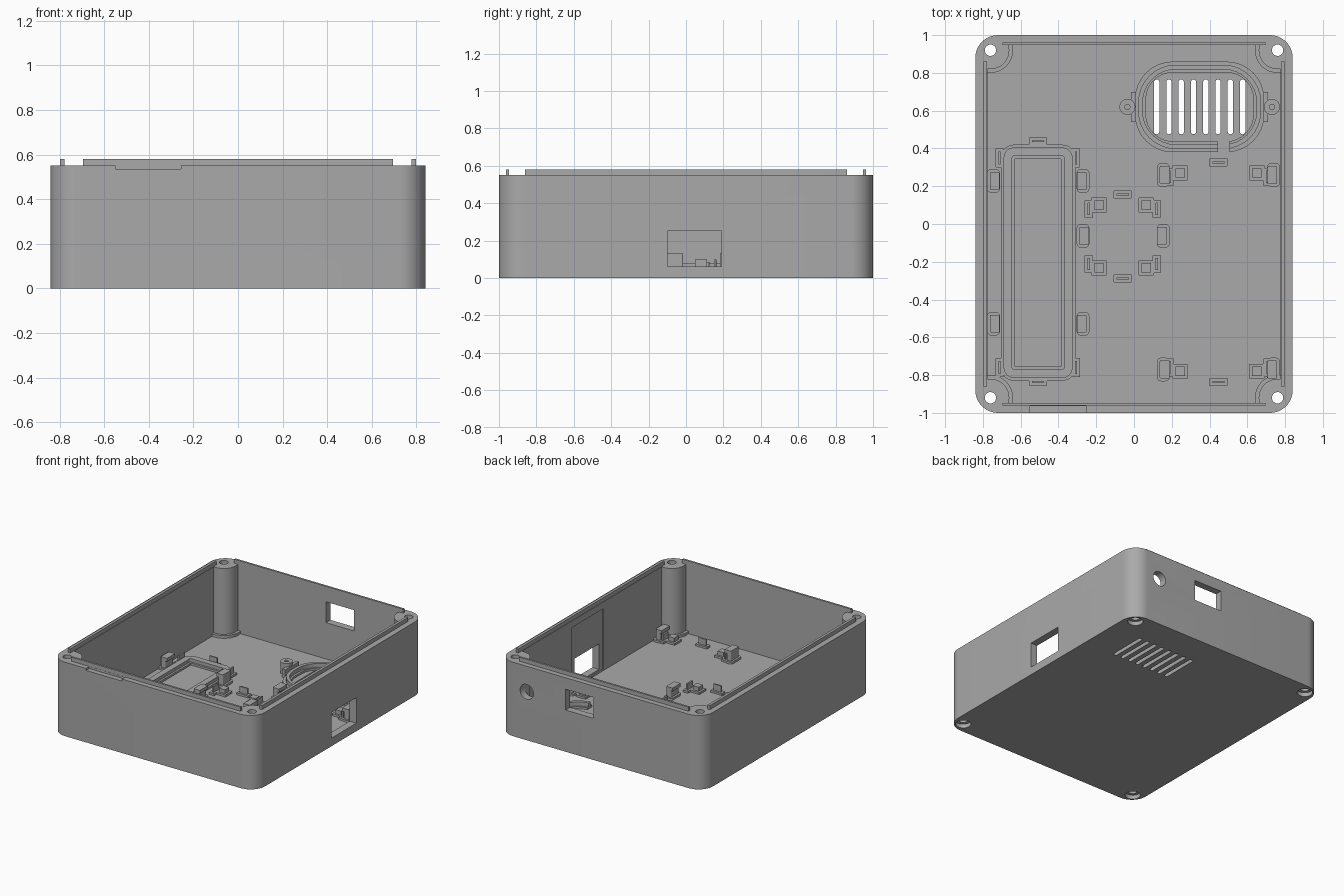
import bpy, bmesh, math

if "Cube" in bpy.data.objects:
    bpy.data.objects.remove(bpy.data.objects["Cube"], do_unlink=True)

grey = bpy.data.materials.new("plain_grey")
grey.use_nodes = True
GREY = (0.4, 0.4, 0.4, 1)
grey.diffuse_color = GREY
grey.node_tree.nodes["Principled BSDF"].inputs["Base Color"].default_value = GREY

W, D, H, FLOOR = 0.84, 1.0, 0.55, 0.04
PAD = FLOOR + 0.015


def prism(name, outline, z0, z1):
    """Extrude a closed outline from z0 to z1."""
    bm = bmesh.new()
    face = bm.faces.new([bm.verts.new((x, y, z0)) for x, y in outline])
    top = bmesh.ops.extrude_face_region(bm, geom=[face])["geom"]
    bmesh.ops.translate(bm, vec=(0, 0, z1 - z0),
                        verts=[v for v in top if isinstance(v, bmesh.types.BMVert)])
    bmesh.ops.recalc_face_normals(bm, faces=bm.faces)
    mesh = bpy.data.meshes.new(name)
    bm.to_mesh(mesh)
    bm.free()
    mesh.materials.append(grey)
    ob = bpy.data.objects.new(name, mesh)
    bpy.context.collection.objects.link(ob)
    return ob


def rounded(x0, x1, y0, y1, r, steps=8):
    pts = []
    corners = ((x1 - r, y1 - r), (x0 + r, y1 - r), (x0 + r, y0 + r), (x1 - r, y0 + r))
    for q, (cx, cy) in enumerate(corners):
        for i in range(steps + 1):
            a = math.pi / 2 * (q + i / steps)
            pts.append((cx + r * math.cos(a), cy + r * math.sin(a)))
    return pts


def circle(cx, cy, r, n=32):
    return [(cx + r * math.cos(math.tau * i / n), cy + r * math.sin(math.tau * i / n))
            for i in range(n)]


def box(name, x0, x1, y0, y1, z0, z1):
    return prism(name, [(x0, y0), (x1, y0), (x1, y1), (x0, y1)], z0, z1)


def cut(target, *cutters):
    for c in cutters:
        c.hide_render = True
        mod = target.modifiers.new("cut", 'BOOLEAN')
        mod.operation, mod.solver, mod.object = 'DIFFERENCE', 'EXACT', c
        bpy.context.view_layer.objects.active = target
        bpy.ops.object.modifier_apply(modifier=mod.name)
        bpy.data.objects.remove(c, do_unlink=True)


def smooth(ob):
    bpy.ops.object.select_all(action='DESELECT')
    ob.select_set(True)
    bpy.context.view_layer.objects.active = ob
    bpy.ops.object.shade_smooth_by_angle(angle=math.radians(30))


# Case shell: the cavity keeps the corner screw posts
shell = prism("case_shell", rounded(-W, W, -D, D, 0.12, 12), 0, H)
cavity = box("cavity_cutter", -0.775, 0.775, -0.947, 0.947, FLOOR, 0.7)
corners = [(sx * 0.76, sy * 0.92) for sx in (-1, 1) for sy in (-1, 1)]
for x, y in corners:
    cut(cavity, prism("post_cutter", circle(x, y, 0.10), 0, 0.8),
        prism("post_foot_cutter", circle(x, y, 0.12), 0, 0.06))
cut(shell, cavity)

# Screw holes with counterbores underneath
for x, y in corners:
    cut(shell, prism("screw_cutter", circle(x, y, 0.03), -0.1, 0.7),
        prism("counterbore_cutter", circle(x, y, 0.053), -0.1, 0.03))

# Side window with its shallow recess, back window, rim notch
cut(shell, box("recess_cutter", 0.7, 0.785, -0.14, 0.24, FLOOR + 0.005, 0.5),
    box("side_window_cutter", 0.7, 0.9, -0.10, 0.19, 0.06, 0.25),
    box("back_window_cutter", 0.06, 0.29, 0.9, 1.1, 0.31, 0.465),
    box("notch_cutter", -0.55, -0.255, -1.1, -0.963, 0.535, 0.7))

# Round cable hole in the back
hole = prism("cable_hole_cutter", circle(0, 0, 0.055), -0.1, 0.1)
hole.rotation_euler.x = math.pi / 2
hole.location = (0.61, 0.98, 0.36)
bpy.context.view_layer.update()
cut(shell, hole)

# Sound slots in the floor
for i in range(8):
    x = 0.12 + 0.065 * i
    cut(shell, prism("slot_cutter", rounded(x - 0.014, x + 0.014, 0.475, 0.765, 0.0135, 4),
                     -0.1, 0.1))
smooth(shell)

# Locating lip on the rim
for s, side in ((-1, "right"), (1, "left")):
    a, b = sorted((s * 0.778, s * 0.798))
    box(side + "_lip", a, b, -0.86, 0.86, H - 0.002, 0.58)
for s, side in ((-1, "front"), (1, "back")):
    a, b = sorted((s * 0.947, s * 0.962))
    box(side + "_lip", -0.695, 0.695, a, b, H - 0.002, 0.58)


def ring(name, x0, x1, y0, y1, r, t, z1):
    ob = prism(name, rounded(x0, x1, y0, y1, r), FLOOR - 0.003, z1)
    cut(ob, prism("ring_cutter", rounded(x0 + t, x1 - t, y0 + t, y1 - t, max(r - t, 0.005)),
                  -0.1, 0.3))
    return ob


# Speaker surround: foot and wall, with a wire gap
for name, e, t, z in (("speaker_foot", 0, 0.058, PAD), ("speaker_wall", 0.017, 0.024, 0.085)):
    ob = ring(name, 0.005 + e, 0.69 - e, 0.38 + e, 0.86 - e, 0.2, t, z)
    cut(ob, box("gap_cutter", 0.445, 0.505, 0.3, 0.5, 0, 0.3))
    smooth(ob)

# Speaker screw ears
for x, s in ((-0.035, 1), (0.73, -1)):
    ear = prism("speaker_ear", circle(x, 0.62, 0.042), FLOOR - 0.003, 0.125)
    cut(ear, prism("ear_cutter", circle(x, 0.62, 0.014, 16), 0.05, 0.3))
    smooth(ear)
    a, b = sorted((x + s * 0.02, x + s * 0.045))
    box("ear_bracket", a, b, 0.54, 0.70, FLOOR - 0.003, 0.1)

# Battery tray: foot and wall
smooth(ring("tray_foot", -0.705, -0.31, -0.83, 0.42, 0.07, 0.075, PAD))
smooth(ring("tray_wall", -0.69, -0.325, -0.815, 0.405, 0.055, 0.045, 0.08))


def support(name, x, y, w, d, h, r=0.003):
    """Upright on a slightly wider foot plate."""
    for part, e, z0, z1 in (("_foot", 0, FLOOR - 0.003, PAD), ("_upright", 0.015, FLOOR, h)):
        prism(name + part, rounded(x - w / 2 + e, x + w / 2 - e, y - d / 2 + e,
                                   y + d / 2 - e, max(r - e, 0.002), 3), z0, z1)


def clip(x, y, s):
    """Snap clip whose hook points along s in x."""
    support("snap_clip", x, y, 0.068, 0.125, 0.13, 0.022)
    a, b = sorted((x, x + s * 0.033))
    box("clip_hook", a, b, y - 0.047, y + 0.047, 0.105, 0.13)


# Tray clips, end stops and corner stops
for y in (0.228, -0.528):
    clip(-0.744, y, 1)
    clip(-0.27, y, -1)
for y in (0.438, -0.835):
    support("tray_end_stop", -0.508, y, 0.095, 0.04, 0.1)
for x in (-0.712, -0.307):
    for y in (0.35, -0.76):
        support("tray_corner_stop", x, y, 0.042, 0.1, 0.1)

# Supports for the small and the large board
boards = (("small_board", -0.06, -0.066, 0.125, 0.166), ("large_board", 0.447, -0.255, 0.203, 0.525))
for name, cx, cy, dx, dy in boards:
    for sx in (-1, 1):
        for sy in (-1, 1):
            support(name + "_standoff", cx + sx * dx, cy + sy * dy, 0.08, 0.08, 0.085)
            support(name + "_corner_stop", cx + sx * (dx + 0.055), cy + sy * (dy - 0.02),
                    0.042, 0.095, 0.1)
            if name == "large_board":
                clip(cx + sx * 0.292, cy + sy * 0.515 + 0.0, -sx)
    for sy in (-1, 1):
        support(name + "_end_stop", cx, cy + sy * (0.222 if cx < 0 else 0.581), 0.095, 0.042, 0.1)
clip(-0.27, -0.063, 1)
clip(0.155, -0.063, -1)
